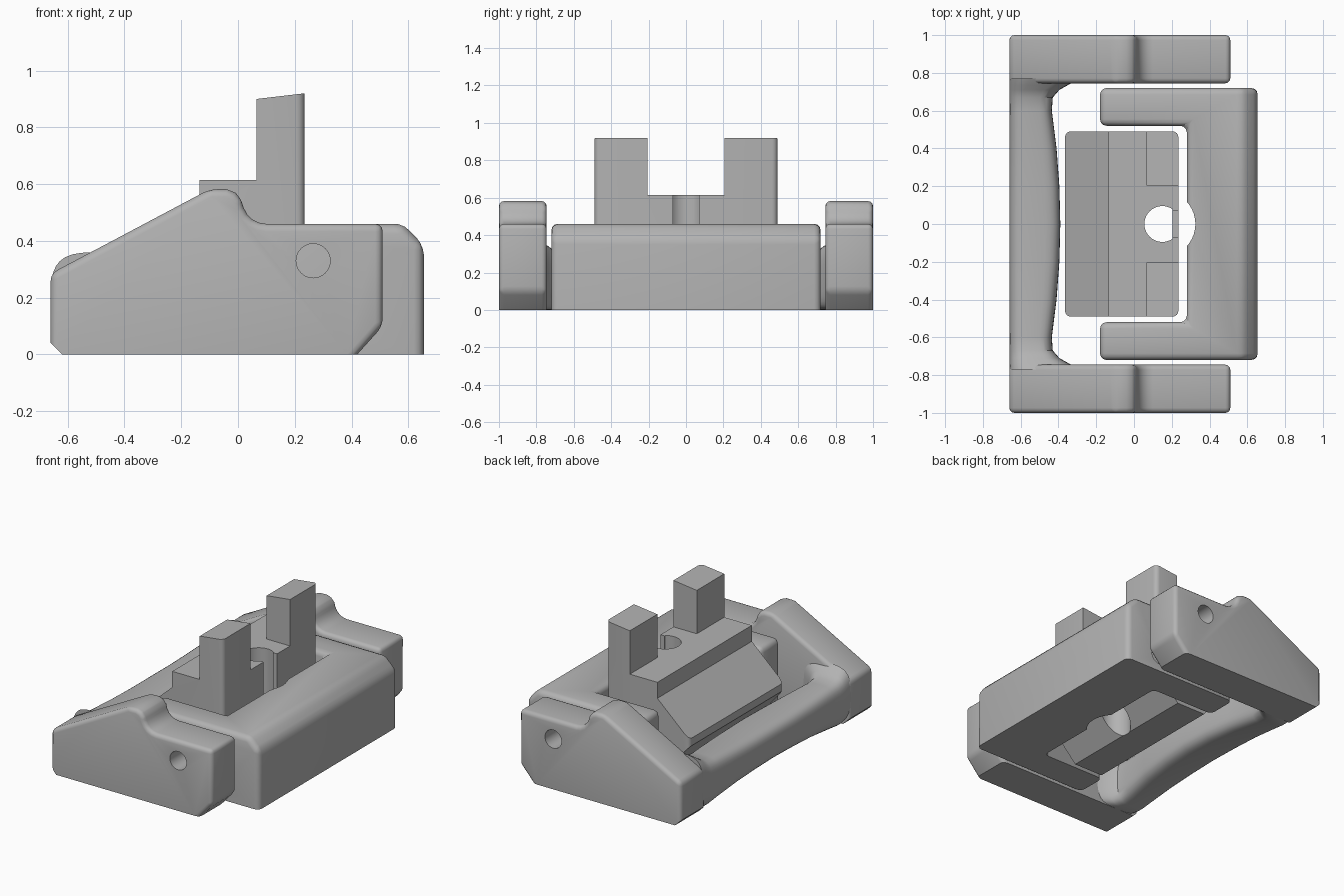
import bpy, bmesh, math
from mathutils import Vector

if "Cube" in bpy.data.objects:
    bpy.data.objects.remove(bpy.data.objects["Cube"], do_unlink=True)

grey = bpy.data.materials.new("plain grey")
grey.use_nodes = True
GREY = (0.45, 0.45, 0.45, 1)
grey.diffuse_color = GREY
grey.node_tree.nodes["Principled BSDF"].inputs["Base Color"].default_value = GREY


def prism(points, axis, low, high):
    """Extrude a closed profile along y (points are x, z) or z (points are x, y)."""
    bm = bmesh.new()
    place = (lambda a, b, t: (a, t, b)) if axis == "y" else (lambda a, b, t: (a, b, t))
    face = bm.faces.new([bm.verts.new(place(a, b, low)) for a, b in points])
    new = bmesh.ops.extrude_face_region(bm, geom=[face])["geom"]
    shift = Vector(place(0, 0, high - low))
    bmesh.ops.translate(bm, vec=shift, verts=[v for v in new if isinstance(v, bmesh.types.BMVert)])
    bmesh.ops.recalc_face_normals(bm, faces=bm.faces)
    return bm


def bevel(bm, rule, offset, segments):
    edges = [e for e in bm.edges if rule(*[v.co for v in e.verts], e)]
    bmesh.ops.bevel(bm, geom=edges, offset=offset, segments=segments, profile=0.5,
                    affect="EDGES", clamp_overlap=True)


def add(name, bm):
    mesh = bpy.data.meshes.new(name)
    bm.to_mesh(mesh)
    bm.free()
    obj = bpy.data.objects.new(name, mesh)
    bpy.context.collection.objects.link(obj)
    mesh.materials.append(grey)
    return obj


def circle(x, y, r, limit=9, n=40):
    return [(min(limit, x + r * math.cos(2 * math.pi * i / n)),
             y + r * math.sin(2 * math.pi * i / n)) for i in range(n)]


def rect(x0, x1, y0, y1):
    return [(x0, y0), (x1, y0), (x1, y1), (x0, y1)]


def finish(obj, cutters=()):
    bpy.ops.object.select_all(action="DESELECT")
    bpy.context.view_layer.objects.active = obj
    obj.select_set(True)
    for bm in cutters:
        cutter = add("cutter", bm)
        cutter.hide_render = True
        mod = obj.modifiers.new("cut", "BOOLEAN")
        mod.operation, mod.solver, mod.object = "DIFFERENCE", "EXACT", cutter
        bpy.ops.object.modifier_apply(modifier=mod.name)
        bpy.data.objects.remove(cutter, do_unlink=True)
    bpy.ops.object.shade_smooth_by_angle(angle=math.radians(32))


def sharp(a, b, e):
    return e.calc_face_angle(0) > math.radians(25)


# Lever arms: wedge profile with a rounded step down to the pivot end
step = [(0.1 - 0.085 * math.cos(t), 0.545 - 0.085 * math.sin(t))
        for t in [math.pi / 2 * i / 5 for i in range(6)]]
arm_profile = [(-0.66, 0.04), (-0.62, 0), (0.42, 0), (0.51, 0.1), (0.51, 0.46)]
arm_profile += step[::-1] + [(-0.01, 0.57), (-0.04, 0.582), (-0.1, 0.582), (-0.66, 0.285)]
for side, name in ((-1, "lever_arm_right"), (1, "lever_arm_left")):
    low, high = sorted((side * 0.745, side))
    bm = prism(arm_profile, "y", low, high)
    bevel(bm, lambda a, b, e: sharp(a, b, e) and max(a.z, b.z) > 0.05, 0.032, 3)
    finish(add(name, bm), [prism(circle(0.265, 0.33, 0.06), "y", low - 0.01, high + 0.01)])

# Lever crossbar: lofted grip that flares into both arms
# stations: y, inner x, bottom z, top z
half = [(0, -0.39, 0.05, 0.28), (0.2, -0.395, 0.045, 0.28), (0.4, -0.41, 0.035, 0.285),
        (0.6, -0.435, 0.015, 0.295), (0.67, -0.43, 0.005, 0.3), (0.71, -0.395, 0, 0.32),
        (0.735, -0.35, 0, 0.34), (0.77, -0.29, 0, 0.36)]
stations = [(-y, *rest) for y, *rest in half[:0:-1]] + half
bm = bmesh.new()
rings = []
for y, inner, bottom, top in stations:
    ring = []
    for i in range(32):
        t = 2 * math.pi * i / 32
        c, s = [math.copysign(abs(f(t)) ** 0.55, f(t)) for f in (math.cos, math.sin)]
        ring.append(bm.verts.new(((inner - 0.66) / 2 + (inner + 0.66) / 2 * c, y,
                                  (top + bottom) / 2 + (top - bottom) / 2 * s)))
    rings.append(ring)
for r0, r1 in zip(rings, rings[1:]):
    for i in range(32):
        j = (i + 1) % 32
        bm.faces.new((r0[i], r0[j], r1[j], r1[i]))
bm.faces.new(rings[0])
bm.faces.new(rings[-1])
bmesh.ops.recalc_face_normals(bm, faces=bm.faces)
finish(add("lever_crossbar", bm))

# Base block: U shape with a chamfered front edge, rounded above a flat bottom
u_shape = [(-0.18, 0.52), (0.28, 0.52), (0.28, -0.52), (-0.18, -0.52),
           (-0.18, -0.72), (0.655, -0.72), (0.655, 0.72), (-0.18, 0.72)]
bm = prism(u_shape, "z", 0, 0.46)
bevel(bm, lambda a, b, e: min(a.z, b.z) > 0.4 and min(a.x, b.x) > 0.6, 0.075, 1)
bevel(bm, lambda a, b, e: sharp(a, b, e) and max(a.z, b.z) > 0.05, 0.035, 3)
holes = [prism(circle(0.15, 0, 0.175), "z", -0.1, 0.6)]
for low, high in ((-0.8, -0.64), (0.64, 0.8)):
    holes.append(prism(circle(0.4, 0.11, 0.06), "y", low, high))
finish(add("base_block", bm), holes)

# Slider: undercut body with a sloping rear wing and two upright posts
slider_profile = [(-0.15, 0), (0.06, 0), (0.235, 0.18), (0.235, 0.92), (0.065, 0.9),
                  (0.065, 0.615), (-0.135, 0.615), (-0.135, 0.51), (-0.365, 0.3), (-0.365, 0.25)]
bm = prism(slider_profile, "y", -0.49, 0.49)
bevel(bm, lambda a, b, e: abs(a.z - b.z) > 0.02 and abs(a.x - b.x) < 0.01
      and (a.x > 0.2 or a.x < -0.3), 0.03, 4)
finish(add("slider", bm), [
    prism(rect(0, 0.4, -0.205, 0.205), "z", 0.615, 1.2),
    prism(circle(0.15, 0, 0.095, limit=0.205), "z", -0.1, 0.8),
    prism(rect(0.15, 0.4, -0.07, 0.07), "z", 0.3, 0.8)])
